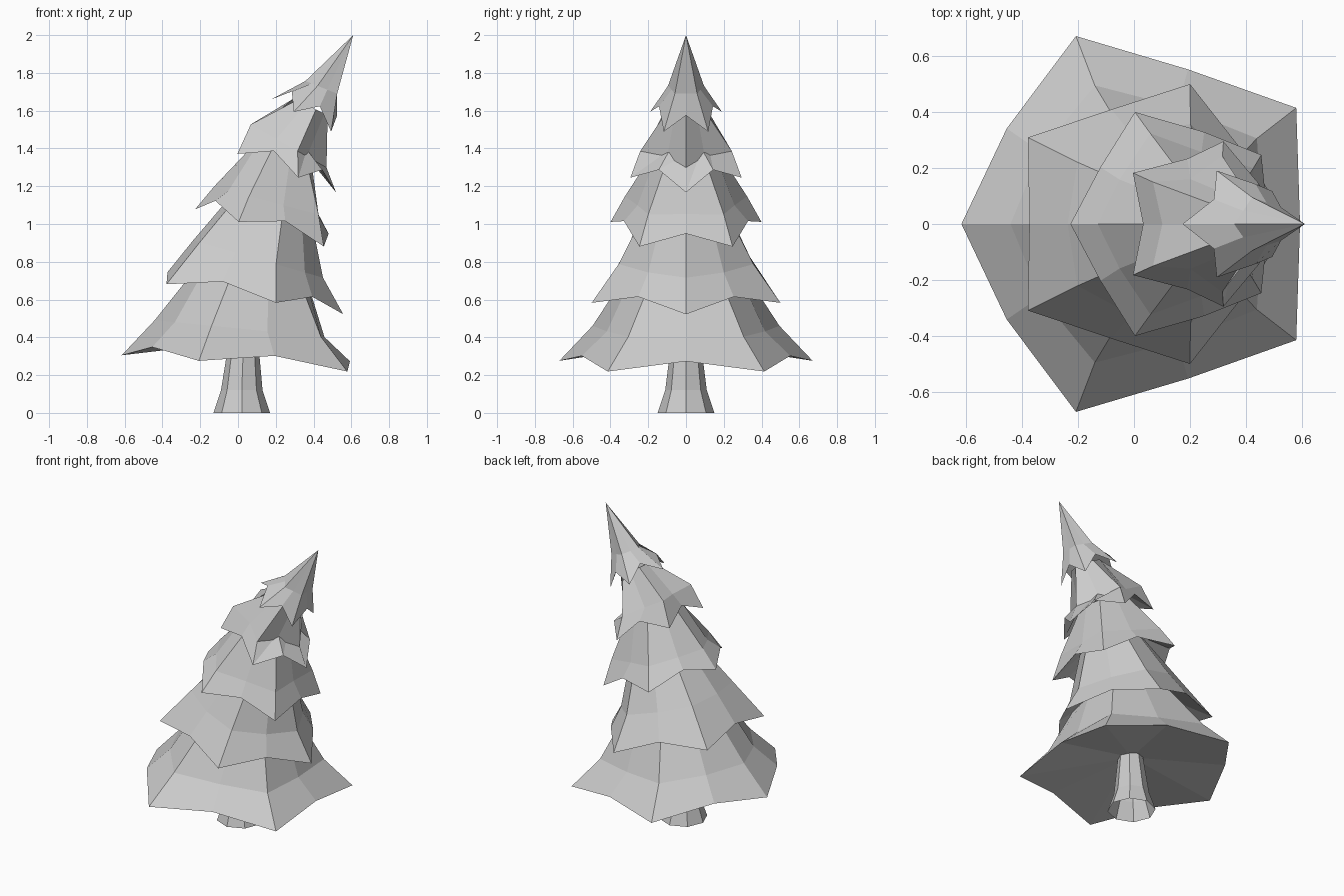
import bpy, bmesh
from math import cos, sin, pi, hypot

cube = bpy.data.objects.get("Cube")
if cube:
    bpy.data.objects.remove(cube, do_unlink=True)

grey = bpy.data.materials.new("light_grey")
grey.use_nodes = True
COLOUR = (0.6, 0.6, 0.6, 1)
grey.diffuse_color = COLOUR
grey.node_tree.nodes["Principled BSDF"].inputs["Base Color"].default_value = COLOUR


def ring(bm, sides, cx, z, slope, tip, valley, drop=0, turned=False, far=1):
    """Star ring tilted by slope; valleys are lifted by drop along the tilted axis."""
    verts = []
    for i in range(sides):
        a = 2 * pi * i / sides
        is_tip = (i % 2 == 0) == turned
        lift = 0 if is_tip else drop
        r = tip if is_tip else valley
        # the tip facing away from the lean is drawn in by far
        if is_tip and 2 * i == sides:
            r *= far
        x = r * cos(a) / hypot(1, slope)
        verts.append(bm.verts.new((cx + x - slope * lift, r * sin(a), z + slope * x + lift)))
    return verts


def bridge(bm, low, high):
    n = len(low)
    for i in range(n):
        j = (i + 1) % n
        bm.faces.new((low[i], low[j], high[j], high[i]))


def fan(bm, loop, point):
    centre = bm.verts.new(point)
    for i, v in enumerate(loop):
        bm.faces.new((v, loop[(i + 1) % len(loop)], centre))


def finish(bm, name):
    bmesh.ops.recalc_face_normals(bm, faces=bm.faces)
    mesh = bpy.data.meshes.new(name)
    bm.to_mesh(mesh)
    bm.free()
    mesh.materials.append(grey)
    obj = bpy.data.objects.new(name, mesh)
    bpy.context.collection.objects.link(obj)


# Branch tiers: rim, waist and top rings as (centre x, z, slope, tip, valley)
tiers = [
    ((0.01, 0.26, -0.072, 0.705, 0.58), (0.02, 0.445, -0.1, 0.52, 0.44),
     (0.08, 0.78, -0.18, 0.29, 0.28)),
    ((0.04, 0.61, -0.17, 0.525, 0.43), (0.09, 0.82, -0.29, 0.375, 0.34),
     (0.18, 1.12, -0.3, 0.21, 0.2)),
    ((0.128, 0.975, -0.29, 0.42, 0.345), (0.16, 1.12, -0.26, 0.34, 0.27),
     (0.23, 1.38, -0.3, 0.17, 0.165)),
    ((0.23, 1.28, -0.39, 0.31, 0.245), (0.247, 1.425, -0.57, 0.255, 0.168),
     (0.385, 1.62, -0.5, 0.1, 0.1)),
    ((0.35, 1.565, -0.53, 0.2, 0.15), (0.45, 1.72, -0.4, 0.1, 0.08)),
]
rim_drops = (0.055, 0.063, 0.07, 0.079, 0.08)
hollows = (0.12, 0.3, 0.3, 0.27, 0.2)
far_tips = (0.89, 1, 0.88, 1, 1)
for n, (rows, drop, hollow, far) in enumerate(zip(tiers, rim_drops, hollows, far_tips)):
    bm = bmesh.new()
    turned = n % 2 == 1
    rings = [ring(bm, 10, *row, drop=d, turned=turned, far=far)
             for row, d in zip(rows, (drop, 0, 0))]
    for low, high in zip(rings, rings[1:]):
        bridge(bm, low, high)
    # hollow underside, rising towards the waist
    fan(bm, rings[0], (rows[1][0], 0, rows[0][1] + hollow))
    if n == len(tiers) - 1:
        fan(bm, rings[-1], (0.61, 0, 2))
    else:
        bm.faces.new(rings[-1])
    finish(bm, f"branch_tier_{n + 1}")

# Flared trunk, open at the foot
bm = bmesh.new()
rings = [ring(bm, 8, cx, z, 0, r, r)
         for cx, z, r in ((0.02, 0, 0.15), (0.02, 0.12, 0.11), (0.03, 0.4, 0.075))]
for low, high in zip(rings, rings[1:]):
    bridge(bm, low, high)
bm.faces.new(rings[-1])
finish(bm, "trunk")
